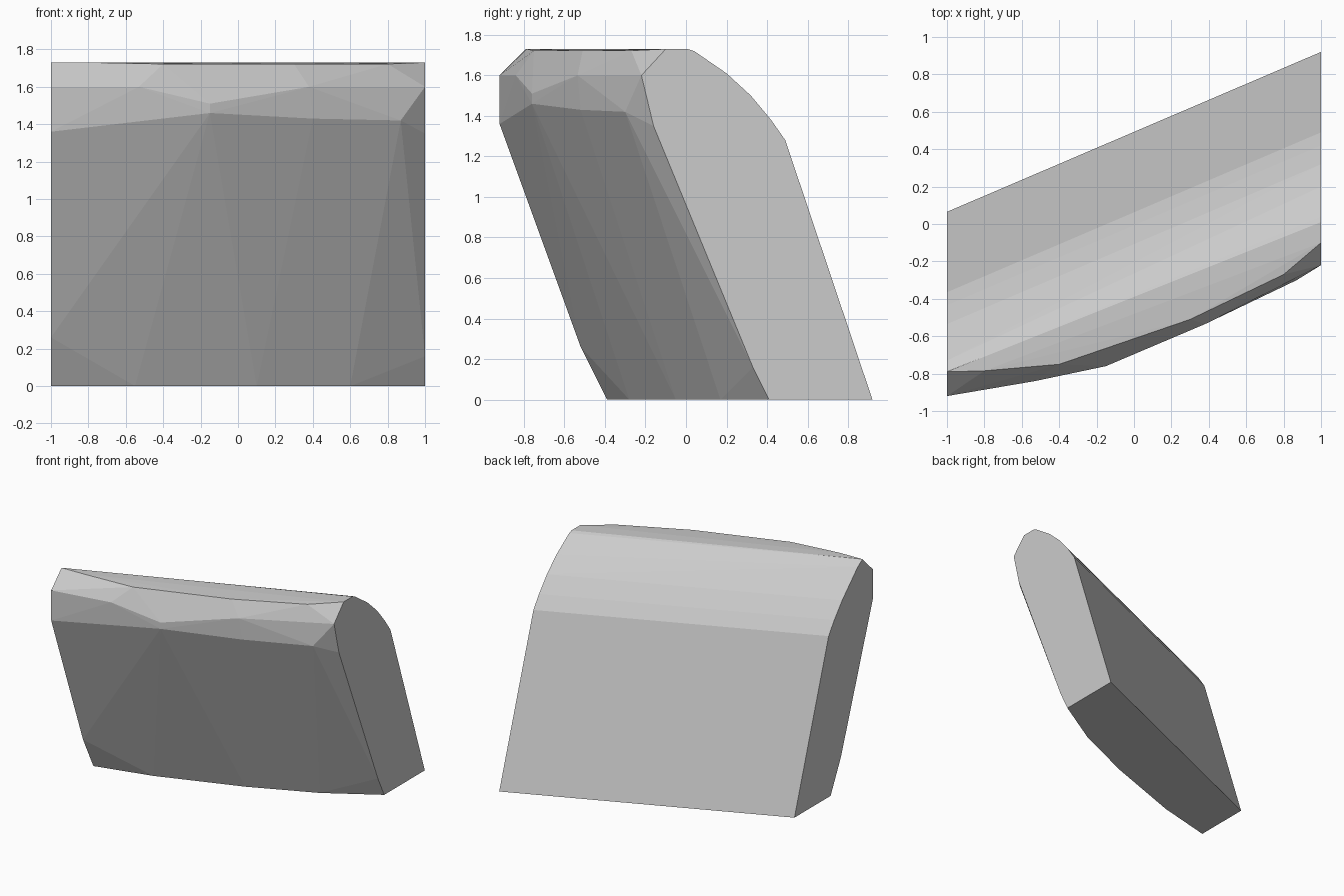
import bpy
import bmesh
import math
from mathutils import Vector

default_cube = bpy.data.objects.get("Cube")
if default_cube:
    bpy.data.objects.remove(default_cube, do_unlink=True)

# One plain grey for the whole slab
stone = bpy.data.materials.new("light_grey_stone")
stone.use_nodes = True
grey = (0.6, 0.6, 0.6, 1)
stone.diffuse_color = grey
stone.node_tree.nodes["Principled BSDF"].inputs["Base Color"].default_value = grey

TOP = 1.73
LEFT_END, RIGHT_END = 1, -1
END_SHIFT = -0.855  # how far the back profile slides forward across the width


def level_row(height, outline):
    """Points of a plan outline, all at one height."""
    return [Vector((x, y, height)) for x, y in outline]


def end_profile(x, profile, shift=0):
    """Points of a side profile standing on one end plane."""
    return [Vector((x, y + shift, z)) for y, z in profile]


# Back: one side profile, repeated at both ends
back_profile = [(0.92, 0), (0.49, 1.28), (0.42, 1.38), (0.32, 1.5), (0.2, 1.61)]
points = end_profile(LEFT_END, back_profile)
points += end_profile(RIGHT_END, back_profile, END_SHIFT)
points += end_profile(LEFT_END, [(0.04, 1.72), (0.01, TOP)])
points += end_profile(RIGHT_END, [(-0.73, 1.69)])

# Front edges of the two ends
points += end_profile(LEFT_END, [(0.33, 0.16), (-0.16, 1.35), (-0.22, 1.6)])
points += end_profile(RIGHT_END, [(-0.52, 0.26), (-0.57, 0.4), (-0.92, 1.36), (-0.92, 1.6)])

# Bowed front edge of the base
points += level_row(0, [(-1, -0.39), (-0.55, -0.28), (0.1, -0.05), (0.6, 0.17), (1, 0.41)])

# Ridge under the chamfer, then the chamfer and the top edge
points += [Vector(p) for p in ((-0.15, -0.76, 1.46), (0.4, -0.52, 1.43), (0.87, -0.3, 1.42))]
points += level_row(1.51, [(-0.15, -0.76)])
points += level_row(1.6, [(-0.53, -0.84), (0.38, -0.535)])
points += level_row(TOP, [(-1, -0.79), (-0.8, -0.785), (1, -0.1)])
points += level_row(1.722, [(-0.4, -0.75), (0.3, -0.51), (0.8, -0.27)])

# Wrap the outline rows into one closed faceted block
bm = bmesh.new()
for point in points:
    bm.verts.new(point)
bmesh.ops.convex_hull(bm, input=bm.verts[:])
loose = [v for v in bm.verts if not v.link_faces]
bmesh.ops.delete(bm, geom=loose, context="VERTS")
bmesh.ops.dissolve_limit(bm, angle_limit=math.radians(1), verts=bm.verts[:], edges=bm.edges[:])
bmesh.ops.recalc_face_normals(bm, faces=bm.faces[:])

mesh = bpy.data.meshes.new("leaning_slab")
bm.to_mesh(mesh)
bm.free()
mesh.materials.append(stone)
slab = bpy.data.objects.new("leaning_slab", mesh)
bpy.context.collection.objects.link(slab)
